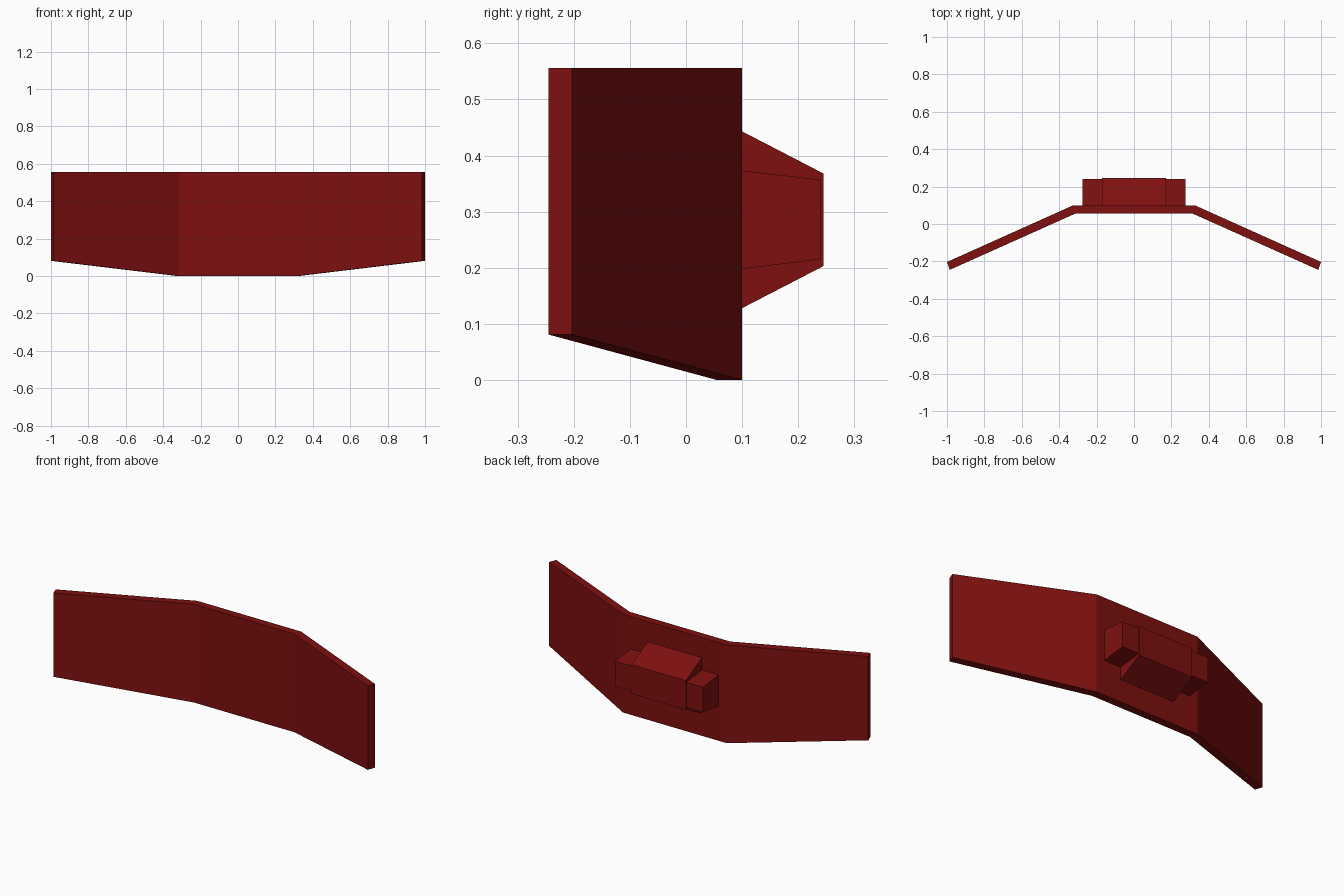
import bpy
import bmesh

cube = bpy.data.objects.get("Cube")
if cube:
    bpy.data.objects.remove(cube, do_unlink=True)

# Single dark red paint
red = bpy.data.materials.new("dark red paint")
red.use_nodes = True
colour = (0.21, 0.005, 0.005, 1)
red.diffuse_color = colour
red.node_tree.nodes["Principled BSDF"].inputs["Base Color"].default_value = colour


def loft(name, sections):
    """Join matching four-point sections into a closed solid."""
    bm = bmesh.new()
    rings = [[bm.verts.new(p) for p in s] for s in sections]
    for a, b in zip(rings, rings[1:]):
        for i in range(4):
            j = (i + 1) % 4
            bm.faces.new((a[i], a[j], b[j], b[i]))
    bm.faces.new(rings[0])
    bm.faces.new(rings[-1])
    bmesh.ops.recalc_face_normals(bm, faces=bm.faces)
    mesh = bpy.data.meshes.new(name)
    bm.to_mesh(mesh)
    bm.free()
    mesh.materials.append(red)
    obj = bpy.data.objects.new(name, mesh)
    bpy.context.collection.objects.link(obj)
    return obj


# Swept blade: front and back edge points (x, y), with the bottom height
TOP = 0.556
half = [((0.985, -0.245), (1.0, -0.203), 0.081),
        ((0.315, 0.055), (0.325, 0.1), 0.0)]


def blade_section(side, front, back, bottom):
    return [(side * x, y, z) for (x, y), z in
            ((front, bottom), (back, bottom), (back, TOP), (front, TOP))]


loft("blade", [blade_section(-1, *h) for h in half]
     + [blade_section(1, *h) for h in reversed(half)])


# Tapered mounting blocks on the back of the blade
def mount(name, x0, x1, depth, base, tip):
    loft(name, [[(x, 0.1, base[0]), (x, 0.1, base[1]),
                 (x, depth, tip[1]), (x, depth, tip[0])] for x in (x0, x1)])


mount("centre_mount", -0.17, 0.17, 0.245, (0.128, 0.443), (0.203, 0.368))
for side, label in ((1, "left"), (-1, "right")):
    mount(label + "_mount", side * 0.17, side * 0.275, 0.24,
          (0.198, 0.373), (0.215, 0.357))
